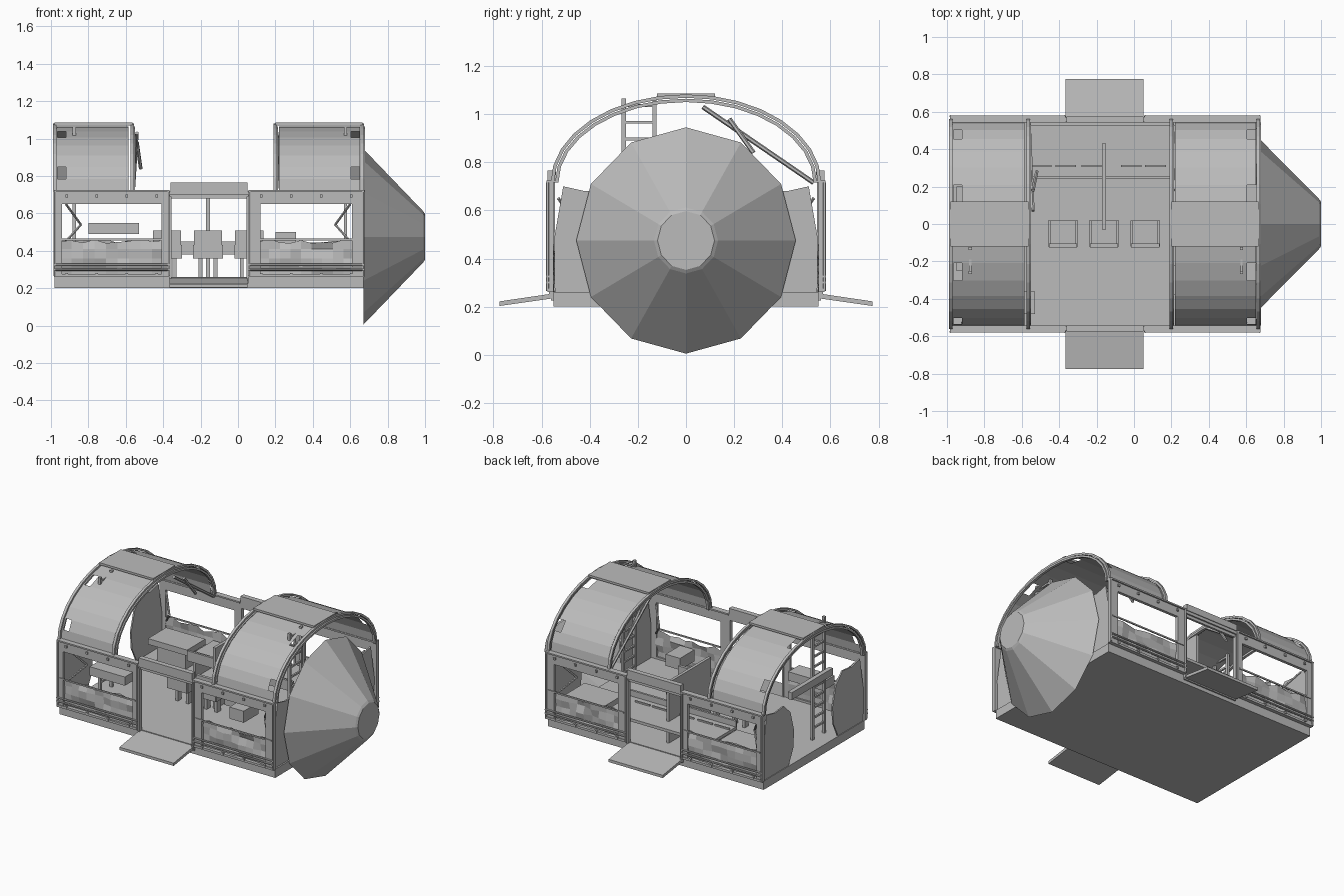
import bpy, bmesh, math, random
from mathutils import Vector

random.seed(4)
if "Cube" in bpy.data.objects:
    bpy.data.objects.remove(bpy.data.objects["Cube"])

grey = bpy.data.materials.new("plain_grey")
grey.use_nodes = True
grey.diffuse_color = (0.5, 0.5, 0.5, 1)
grey.node_tree.nodes["Principled BSDF"].inputs["Base Color"].default_value = (0.5, 0.5, 0.5, 1)


def finish(name, bm):
    mesh = bpy.data.meshes.new(name)
    bmesh.ops.recalc_face_normals(bm, faces=bm.faces)
    bm.to_mesh(mesh)
    bm.free()
    mesh.materials.append(grey)
    ob = bpy.data.objects.new(name, mesh)
    bpy.context.collection.objects.link(ob)
    return ob


def add_box(bm, x0, x1, y0, y1, z0, z1):
    verts = bmesh.ops.create_cube(bm, size=1)["verts"]
    for v in verts:
        v.co = Vector(((x0 + x1) / 2 + v.co.x * (x1 - x0),
                       (y0 + y1) / 2 + v.co.y * (y1 - y0),
                       (z0 + z1) / 2 + v.co.z * (z1 - z0)))


def boxes(name, items):
    bm = bmesh.new()
    for item in items:
        add_box(bm, *item)
    return finish(name, bm)


def rods(name, pairs, r=0.007):
    bm = bmesh.new()
    for a, b in pairs:
        a, b = Vector(a), Vector(b)
        d = b - a
        rot = d.to_track_quat("Z", "Y").to_matrix().to_4x4()
        rot.translation = (a + b) / 2
        bmesh.ops.create_cone(bm, cap_ends=True, segments=6, radius1=r, radius2=r,
                              depth=d.length, matrix=rot)
    return finish(name, bm)


def prism(name, outline, axis, lo, hi):
    """Extrude a 2D outline along x (axis 0) or z-y profile along x."""
    bm = bmesh.new()
    verts = [bm.verts.new((lo, *p)) for p in outline]
    face = bm.faces.new(verts)
    out = bmesh.ops.extrude_face_region(bm, geom=[face])["geom"]
    bmesh.ops.translate(bm, vec=(hi - lo, 0, 0),
                        verts=[v for v in out if isinstance(v, bmesh.types.BMVert)])
    return finish(name, bm)


def arch(t, grow=0.0):
    return ((0.545 + grow) * math.cos(t), 0.715 + (0.35 + grow) * math.sin(t))


# Floor deck
boxes("floor_deck", [(-0.98, 0.67, -0.55, 0.55, 0.2, 0.26)])

# Nose cone, open towards the cabin, with a short capped tip
bm = bmesh.new()
rings = []
for x, r in ((0.67, 0.47), (0.99, 0.137), (1.0, 0.122)):
    rings.append([bm.verts.new((x, 0.97 * r * math.sin(i * math.tau / 12),
                                0.475 + r * math.cos(i * math.tau / 12)))
                  for i in range(12)])
for a, b in zip(rings, rings[1:]):
    for i in range(12):
        j = (i + 1) % 12
        bm.faces.new((a[i], a[j], b[j], b[i]))
bm.faces.new(rings[-1])
finish("nose_cone", bm)

# Long side walls, each with two windowed sections and a doorway
SECTIONS = ((-0.985, -0.365, -0.94, -0.41), (0.055, 0.675, 0.12, 0.61))
for side, s in (("front", -1), ("back", 1)):
    frame, trim, bolts, rails = [], [], [], []
    for x0, x1, w0, w1 in SECTIONS:
        frame += [(x0, x1, s * 0.55, s * 0.57, 0.65, 0.72),
                  (x0, w0, s * 0.55, s * 0.57, 0.26, 0.65),
                  (w1, x1, s * 0.55, s * 0.57, 0.26, 0.65),
                  (x0, x1, s * 0.54, s * 0.58, 0.715, 0.725),
                  (x0, x1, s * 0.55, s * 0.575, 0.26, 0.275)]
        trim += [(x0 + 0.02, x1 - 0.02, s * 0.568, s * 0.576, 0.455, 0.465)]
        for i in range(4):
            x = x0 + 0.07 + i * 0.16
            bolts += [(x - 0.007, x + 0.007, s * 0.565, s * 0.58, 0.685, 0.7),
                      (x - 0.007, x + 0.007, s * 0.565, s * 0.58, 0.268, 0.282)]
        for z in (0.3, 0.325):
            rails.append(((x0, s * 0.575, z), (x1, s * 0.575, z)))
        for x in (x0 + 0.005, x1 - 0.005):
            rails.append(((x, s * 0.575, 0.265), (x, s * 0.575, 0.715)))
        # Creased cover below the window
        bm = bmesh.new()
        bmesh.ops.create_grid(bm, x_segments=9, y_segments=4, size=0.5)
        for v in bm.verts:
            u, w = v.co.x + 0.5, v.co.y + 0.5
            sag = random.uniform(-0.02, 0.005) if w > 0.95 else 0
            v.co = (w0 - 0.01 + u * (w1 - w0 + 0.02),
                    s * (0.555 + random.uniform(-0.012, 0.01)), 0.26 + w * 0.2 + sag)
        finish(side + "_creased_cover", bm)
    boxes(side + "_wall_frame", frame)
    boxes(side + "_wall_trim", trim)
    boxes(side + "_wall_bolts", bolts)
    rods(side + "_wall_rails", rails)
    # Doorway lintel, jambs and sill
    boxes(side + "_door_frame", [
        (-0.365, 0.055, s * 0.545, s * 0.56, 0.68, 0.7),
        (-0.36, 0.05, s * 0.54, s * 0.575, 0.72, 0.765),
        (-0.365, 0.055, s * 0.545, s * 0.57, 0.7, 0.72),
        (-0.365, -0.355, s * 0.545, s * 0.57, 0.24, 0.69),
        (0.045, 0.055, s * 0.545, s * 0.57, 0.24, 0.69),
        (-0.365, 0.055, s * 0.53, s * 0.56, 0.225, 0.25)])
    prism(side + "_ramp", [(s * 0.55, 0.235), (s * 0.55, 0.255),
                           (s * 0.775, 0.222), (s * 0.775, 0.203)], 0, -0.365, 0.05)
    # Rounded end panels
    outline = [(0.545, 0.26), (0.548, 0.48), (0.51, 0.7), (0.42, 0.68), (0.32, 0.69),
               (0.25, 0.62), (0.21, 0.48), (0.22, 0.36), (0.27, 0.26)]
    for label, x in (("rear", -0.975), ("nose", 0.65)):
        prism(side + "_" + label + "_end_panel", [(s * y, z) for y, z in outline], 0, x, x + 0.01)

# Two vaulted roofs: ribs, skin, ridge plate, struts and ladder
STEPS = 16
for label, x0, x1, out in (("rear", -0.98, -0.565, -1), ("nose", 0.2, 0.665, 1)):
    for x in (x0, x1):
        for tag, g, dx in (("outer", 0.01, 0), ("inner", -0.008, 0.006)):
            line = [arch(math.pi * i / STEPS, g + 0.007) for i in range(STEPS + 1)]
            line += [arch(math.pi * i / STEPS, g - 0.007) for i in range(STEPS, -1, -1)]
            bm = bmesh.new()
            n = STEPS + 1
            a = [bm.verts.new((x - 0.009 + dx, *p)) for p in line]
            b = [bm.verts.new((x + 0.009 + dx, *p)) for p in line]
            for i in range(2 * n):
                j = (i + 1) % (2 * n)
                bm.faces.new((a[i], a[j], b[j], b[i]))
            for i in range(STEPS):
                k = 2 * n - 1 - i
                for q in (a, b):
                    bm.faces.new((q[i], q[i + 1], q[k - 1], q[k]))
            finish(f"{label}_roof_rib_{tag}", bm)
    # Skin with notched edges
    bm = bmesh.new()
    for i in range(STEPS):
        inset = 0.06 if i % 4 == 2 else 0.012
        lo = x0 + (inset if out < 0 else 0.02)
        hi = x1 - (inset if out > 0 else 0.02)
        p, q = arch(math.pi * i / STEPS), arch(math.pi * (i + 1) / STEPS)
        bm.faces.new([bm.verts.new(c) for c in
                      ((lo, *p), (hi, *p), (hi, *q), (lo, *q))])
    bmesh.ops.remove_doubles(bm, verts=bm.verts, dist=0.0005)
    finish(label + "_roof_skin", bm)
    boxes(label + "_ridge_plate", [(x0, x1, -0.12, 0.12, 1.07, 1.085)])

    xs = x1 + 0.025 if out < 0 else x0 + 0.025
    rods(label + "_roof_strut", [((xs, 0.07, 1.03), (xs - 0.02, 0.53, 0.715)),
                                 ((xs, 0.18, 0.98), (xs + 0.02, 0.28, 0.84))], 0.01)
    xl = -0.875 if out < 0 else 0.575
    rungs = [(xl - 0.006, xl + 0.006, -0.26, -0.13, 0.33 + 0.07 * i, 0.342 + 0.07 * i)
             for i in range(11)]
    boxes(label + "_ladder", rungs + [(xl - 0.009, xl + 0.009, y, y + 0.018, 0.26, 1.065)
                                      for y in (-0.268, -0.14)])
    # Folding window braces
    xb = -0.92 if out < 0 else 0.6
    rods(label + "_window_brace", [pair for s in (-1, 1) for pair in (
        ((xb, s * 0.53, 0.65), (xb - out * 0.08, s * 0.45, 0.54)),
        ((xb - out * 0.08, s * 0.45, 0.54), (xb, s * 0.53, 0.45)))])

# Upright partition in the middle
boxes("partition", [(-0.17, -0.15, -0.03, 0.43, 0.26, 0.68)])

# Long work desk with a raised lip and slots
boxes("desk", [(-0.56, 0.25, 0.25, 0.53, 0.39, 0.41), (-0.56, 0.25, 0.24, 0.255, 0.38, 0.45)]
      + [(x, x + 0.11, 0.305, 0.315, 0.41, 0.42) for x in (-0.55, -0.42, -0.28, -0.07, 0.06)]
      + [(x, x + 0.02, 0.28, 0.5, 0.26, 0.39) for x in (-0.54, 0.22)])

# Row of three chairs
for i in range(3):
    x = -0.38 + i * 0.22
    boxes("chair", [(x - 0.08, x + 0.08, -0.12, 0.02, 0.36, 0.39),
                    (x - 0.075, x + 0.075, -0.125, -0.105, 0.36, 0.51),
                    (x - 0.08, x - 0.065, -0.12, 0.02, 0.39, 0.43),
                    (x + 0.065, x + 0.08, -0.12, 0.02, 0.39, 0.43),
                    (x - 0.05, x - 0.03, -0.07, -0.03, 0.26, 0.36),
                    (x + 0.03, x + 0.05, -0.07, -0.03, 0.26, 0.36)])

# Storage boxes and benches under the roofs
boxes("rear_shelf_box", [(-0.8, -0.53, -0.48, -0.36, 0.49, 0.55)])
boxes("nose_storage_box", [(0.2, 0.31, -0.38, -0.22, 0.42, 0.5)])
boxes("rear_bench", [(-0.9, -0.6, 0.3, 0.5, 0.38, 0.42), (-0.86, -0.64, 0.34, 0.46, 0.26, 0.38)])
boxes("nose_bench", [(0.28, 0.58, 0.28, 0.52, 0.36, 0.42)])
boxes("rear_cross_bar", [(-0.95, -0.92, -0.25, 0.2, 0.68, 0.73)])
